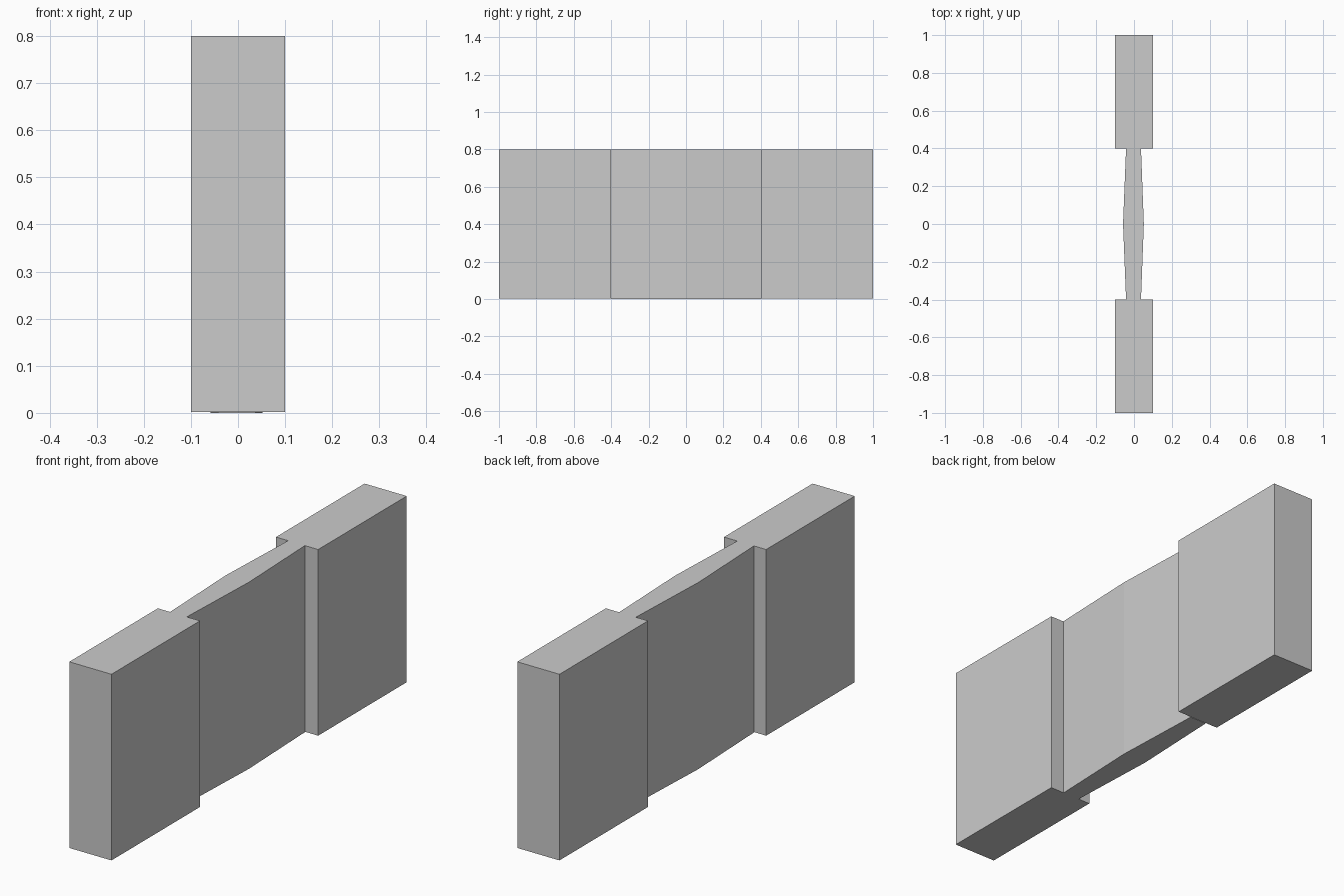
import bpy
import bmesh

if "Cube" in bpy.data.objects:
    bpy.data.objects.remove(bpy.data.objects["Cube"])

HEIGHT = 0.8


def extrude_plan(name, points, z0, z1):
    """Extrude a plan outline (x, y), listed anticlockwise, from z0 to z1."""
    bm = bmesh.new()
    base = bm.faces.new([bm.verts.new((x, y, z0)) for x, y in points])
    top = bmesh.ops.extrude_face_region(bm, geom=[base])["geom"]
    verts = [g for g in top if isinstance(g, bmesh.types.BMVert)]
    bmesh.ops.translate(bm, verts=verts, vec=(0, 0, z1 - z0))
    bmesh.ops.recalc_face_normals(bm, faces=bm.faces)
    mesh = bpy.data.meshes.new(name)
    bm.to_mesh(mesh)
    bm.free()
    obj = bpy.data.objects.new(name, mesh)
    bpy.context.collection.objects.link(obj)
    return obj


# Thick end blocks
for name, y0, y1 in (("front_block", -1.0, -0.4), ("back_block", 0.4, 1.0)):
    extrude_plan(name, [(-0.1, y0), (0.1, y0), (0.1, y1), (-0.1, y1)],
                 0.002, HEIGHT)

# Thin middle panel, bulging slightly at its centre
extrude_plan("middle_panel",
             [(-0.042, -0.4), (0.037, -0.4), (0.052, 0.0),
              (0.037, 0.4), (-0.042, 0.4), (-0.058, 0.0)],
             0.0, HEIGHT)
